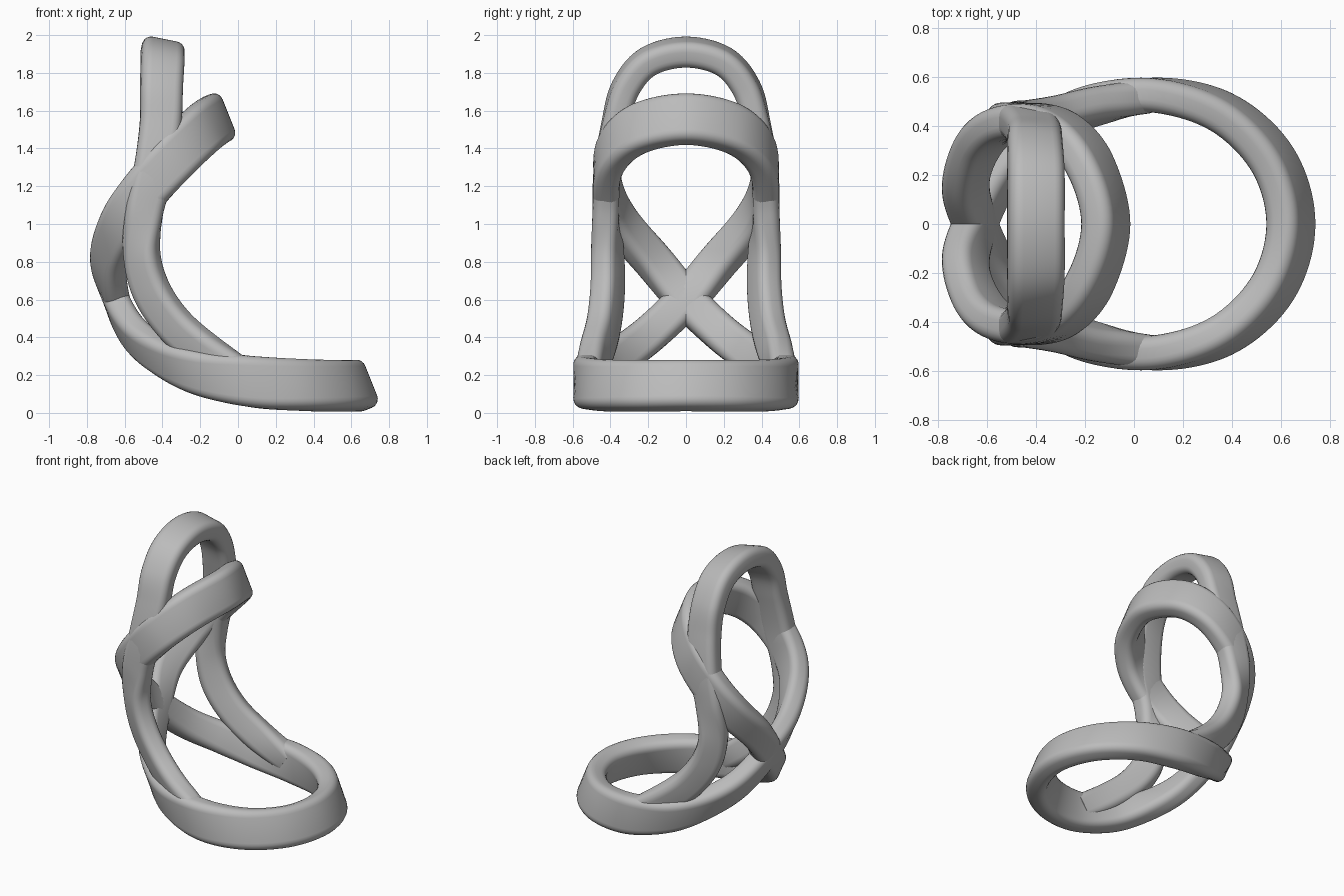
import bpy, bmesh, math
from mathutils import Vector

cube = bpy.data.objects.get("Cube")
if cube:
    bpy.data.objects.remove(cube, do_unlink=True)

grey = bpy.data.materials.new("plain_grey")
grey.use_nodes = True
colour = (0.5, 0.5, 0.5, 1)
grey.diffuse_color = colour
grey.node_tree.nodes["Principled BSDF"].inputs["Base Color"].default_value = colour

CORNER = 0.05
STEPS = 10


def rounded_section(half_thick, half_wide):
    """Rounded rectangle as (thickness, width) offsets."""
    pts = []
    for quadrant, (sx, sy) in enumerate([(1, 1), (-1, 1), (-1, -1), (1, -1)]):
        for step in range(6):
            a = (quadrant + step / 5) * math.pi / 2
            pts.append((sx * (half_thick - CORNER) + CORNER * math.cos(a),
                        sy * (half_wide - CORNER) + CORNER * math.sin(a)))
    return pts


def spline(keys, closed):
    """Smooth curve through keys, each (position, outward, half width)."""
    rows = [[*p, *n, w] for p, n, w in keys]
    count = len(rows)

    def row(i):
        return rows[i % count] if closed else rows[max(0, min(count - 1, i))]

    out = []
    for i in range(count if closed else count - 1):
        quad = [row(i + k) for k in (-1, 0, 1, 2)]
        for s in range(STEPS):
            t = s / STEPS
            out.append([b + t / 2 * (c - a + t * (2*a - 5*b + 4*c - d + t * (3*b - a - 3*c + d)))
                        for a, b, c, d in zip(*quad)])
    if not closed:
        out.append(rows[-1])
    return [(Vector(r[:3]), Vector(r[3:6]), r[6]) for r in out]


def sweep_band(name, keys, half_thick, closed):
    path = spline(keys, closed)
    count = len(path)
    bm = bmesh.new()
    rings = []
    for i, (pos, out, wide) in enumerate(path):
        after = path[(i + 1) % count if closed else min(i + 1, count - 1)][0]
        before = path[i - 1 if closed else max(i - 1, 0)][0]
        tangent = (after - before).normalized()
        out = (out - tangent * out.dot(tangent)).normalized()
        side = tangent.cross(out)
        rings.append([bm.verts.new(pos + out * u + side * v)
                      for u, v in rounded_section(half_thick, wide)])
    size = len(rings[0])
    for i in range(count if closed else count - 1):
        a, b = rings[i], rings[(i + 1) % count]
        for j in range(size):
            k = (j + 1) % size
            bm.faces.new((a[j], a[k], b[k], b[j]))
    if not closed:
        bm.faces.new(rings[0])
        bm.faces.new(rings[-1])
    bmesh.ops.remove_doubles(bm, verts=bm.verts, dist=0.0001)
    bmesh.ops.recalc_face_normals(bm, faces=bm.faces)
    mesh = bpy.data.meshes.new(name)
    bm.to_mesh(mesh)
    bm.free()
    mesh.materials.append(grey)
    obj = bpy.data.objects.new(name, mesh)
    bpy.context.collection.objects.link(obj)
    bpy.ops.object.select_all(action="DESELECT")
    obj.select_set(True)
    bpy.context.view_layer.objects.active = obj
    bpy.ops.object.shade_smooth_by_angle(angle=math.radians(40))


def mirror(keys):
    flip = Vector((1, -1, 1))
    return [(p * flip, n * flip, w) for p, n, w in reversed(keys)]


def loop_key(point, centre_x, wide):
    """The band faces away from the loop axis and leans forward."""
    p = Vector(point)
    d = Vector((p.x - centre_x, p.y)).normalized()
    return p, Vector((d.x, d.y, 0.4 * d.x)), wide


# Seat and back ring: one closed band that crosses itself behind the seat
seat = [loop_key((0.08 + 0.56 * math.cos(a), 0.525 * math.sin(a), z), 0.06, 0.135)
        for a, z in [(math.radians(d), h) for d, h in
                     ((0, 0.145), (30, 0.143), (60, 0.147), (90, 0.165))]]
seat += [loop_key(p, 0.06, w) for p, w in [
    ((-0.2, 0.475, 0.215), 0.12), ((-0.4, 0.35, 0.3), 0.105),
    ((-0.55, 0.19, 0.42), 0.1), ((-0.645, 0, 0.6), 0.1)]]
ring = [loop_key(p, -0.42, w) for p, w in [
    ((-0.685, -0.17, 0.8), 0.105), ((-0.62, -0.34, 1.0), 0.115),
    ((-0.5, -0.415, 1.17), 0.125), ((-0.33, -0.4, 1.36), 0.13),
    ((-0.19, -0.26, 1.5), 0.135), ((-0.115, 0, 1.555), 0.135)]]
half = seat + ring
sweep_band("seat_and_back_band", half + mirror(half[1:-1]), 0.07, True)


# Tall arch: rises from both sides of the seat over the back
def arch_key(point, wide):
    p = Vector(point)
    rise = max(0, p.z - 1.4)
    twist = -0.2 if 0.3 < p.z < 1 else 0
    return p, Vector((0.2 * rise + twist, p.y, rise + twist / 2)).normalized(), wide


arch = [arch_key(p, w) for p, w in [
    ((-0.4, 0, 1.91), 0.115), ((-0.4, 0.2, 1.86), 0.115),
    ((-0.405, 0.32, 1.72), 0.112), ((-0.41, 0.375, 1.53), 0.11),
    ((-0.44, 0.415, 1.3), 0.11), ((-0.495, 0.425, 1.07), 0.1),
    ((-0.51, 0.415, 0.85), 0.095), ((-0.46, 0.415, 0.65), 0.1),
    ((-0.34, 0.435, 0.47), 0.1), ((-0.17, 0.475, 0.32), 0.1),
    ((0.03, 0.52, 0.19), 0.09)]]
sweep_band("tall_arch", mirror(arch[1:]) + arch, 0.07, False)
